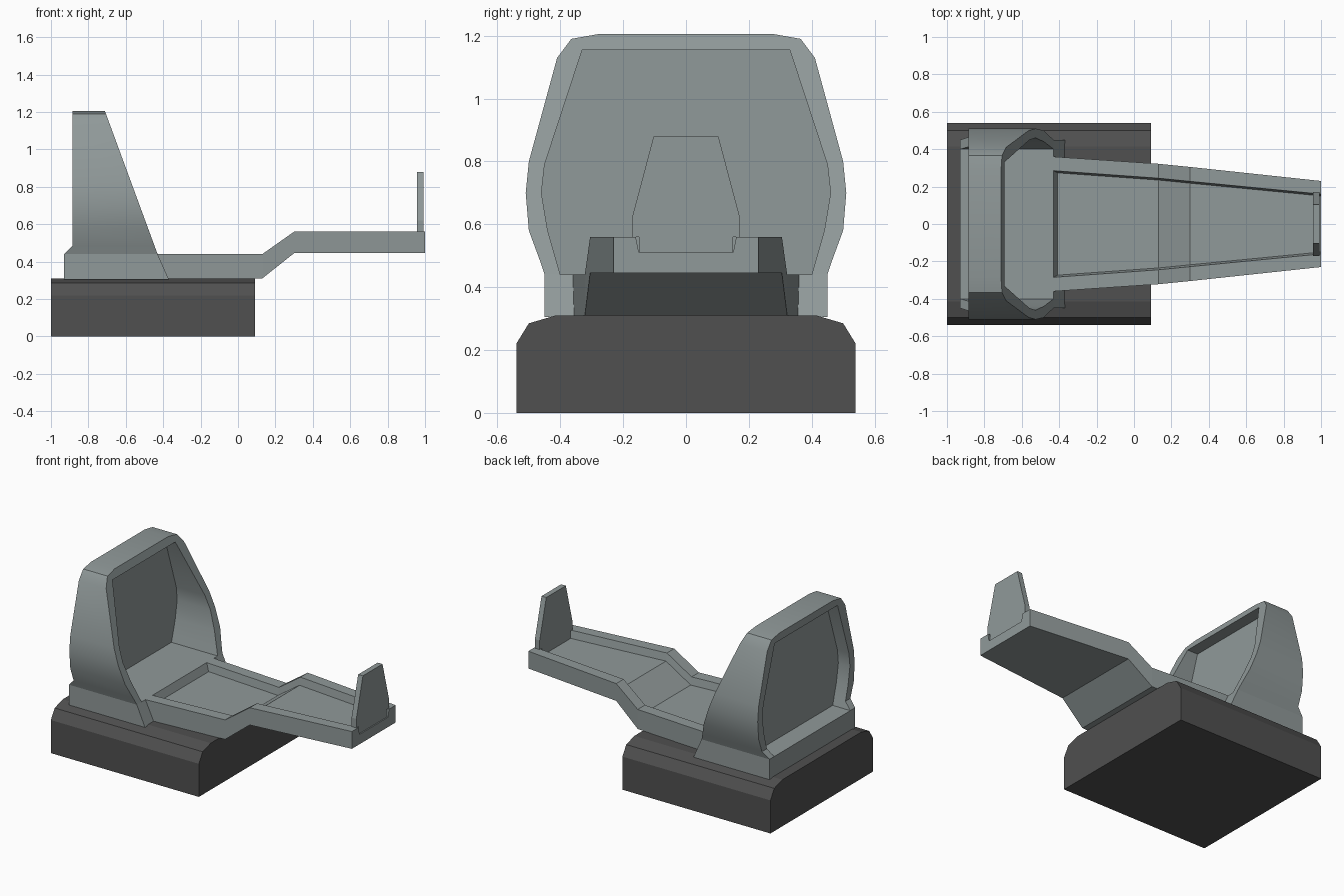
import bpy, bmesh
from math import radians

cube = bpy.data.objects.get("Cube")
if cube:
    bpy.data.objects.remove(cube, do_unlink=True)


def material(name, rgb):
    m = bpy.data.materials.new(name)
    m.use_nodes = True
    m.diffuse_color = (*rgb, 1)
    m.node_tree.nodes["Principled BSDF"].inputs["Base Color"].default_value = (*rgb, 1)
    return m


grey = material("blue_grey", (0.28, 0.32, 0.32))
dark = material("dark_grey", (0.08, 0.08, 0.08))


def loft(name, rings, mat, closed=False, smooth=False):
    """Skin equal-length closed rings; cap the ends unless the rings loop round."""
    bm = bmesh.new()
    vs = [[bm.verts.new(p) for p in ring] for ring in rings]
    n = len(vs[0])
    pairs = list(zip(vs, vs[1:])) + ([(vs[-1], vs[0])] if closed else [])
    for a, b in pairs:
        for i in range(n):
            j = (i + 1) % n
            bm.faces.new((a[i], a[j], b[j], b[i]))
    if not closed:
        bm.faces.new(vs[0])
        bm.faces.new(vs[-1])
    bmesh.ops.recalc_face_normals(bm, faces=bm.faces)
    me = bpy.data.meshes.new(name)
    bm.to_mesh(me)
    bm.free()
    me.materials.append(mat)
    ob = bpy.data.objects.new(name, me)
    bpy.context.collection.objects.link(ob)
    if smooth:
        bpy.ops.object.select_all(action="DESELECT")
        ob.select_set(True)
        bpy.context.view_layer.objects.active = ob
        bpy.ops.object.shade_smooth_by_angle(angle=radians(32))
    return ob


def mirrored(half):
    """Close a half outline of (y, z) points across y = 0."""
    return half + [(-y, z) for y, z in reversed(half)]


def extrude_x(name, half, x0, x1, mat):
    outline = mirrored(half)
    return loft(name, [[(x, y, z) for y, z in outline] for x in (x0, x1)], mat)


# Base with rounded long edges
extrude_x("base", [(0.54, 0), (0.54, 0.22), (0.5, 0.285), (0.415, 0.31)], -1, 0.09, dark)

# Plinth under the hoop, with a sloping front
plinth = [(-0.93, 0.305), (-0.37, 0.305), (-0.43, 0.44), (-0.93, 0.44)]
loft("hoop_plinth", [[(x, y, z) for x, z in plinth] for y in (-0.45, 0.45)], grey)

# Hoop: outer and inner outlines swept between a straight back and a raked front
outer = mirrored([(0.45, 0.44), (0.465, 0.485), (0.5, 0.58), (0.51, 0.7), (0.5, 0.8),
                  (0.41, 1.13), (0.365, 1.19), (0.28, 1.205)])
inner = mirrored([(0.4, 0.44), (0.413, 0.485), (0.44, 0.58), (0.46, 0.7), (0.45, 0.79),
                  (0.34, 1.125), (0.33, 1.155), (0.27, 1.155)])


def front_x(z):
    return -0.43 - (z - 0.44) * 0.368


def back_x(z):
    return -0.93 if z < 0.46 else -0.885


sections = []
for (oy, oz), (iy, iz) in zip(outer, inner):
    sections.append([(back_x(oz), oy, oz), (front_x(oz), oy, oz),
                     (front_x(iz), iy, iz), (back_x(iz), iy, iz)])
loft("hoop", sections, grey, smooth=True)

# Panel closing the hoop
loft("hoop_panel", [[(x, y, z) for y, z in inner] for x in (-0.8, -0.77)], grey)

# Arm: trough section stepped upward along x (x, half width, inner half width, bottom, top)
arm = []
for x, w, i, lo, hi in [(-0.43, 0.36, 0.285, 0.31, 0.44), (0.13, 0.322, 0.245, 0.31, 0.44),
                        (0.3, 0.305, 0.228, 0.445, 0.56), (1, 0.23, 0.16, 0.445, 0.56)]:
    floor = hi - 0.05
    half = [(w, lo), (w, hi), (i, hi), (i - 0.01, floor)]
    arm.append([(x, y, z) for y, z in mirrored(half)])
loft("arm", arm, grey)

# Upright plate at the arm's end
extrude_x("end_plate", [(0.15, 0.5), (0.15, 0.56), (0.172, 0.56), (0.172, 0.62), (0.103, 0.88)],
          0.957, 0.992, grey)
